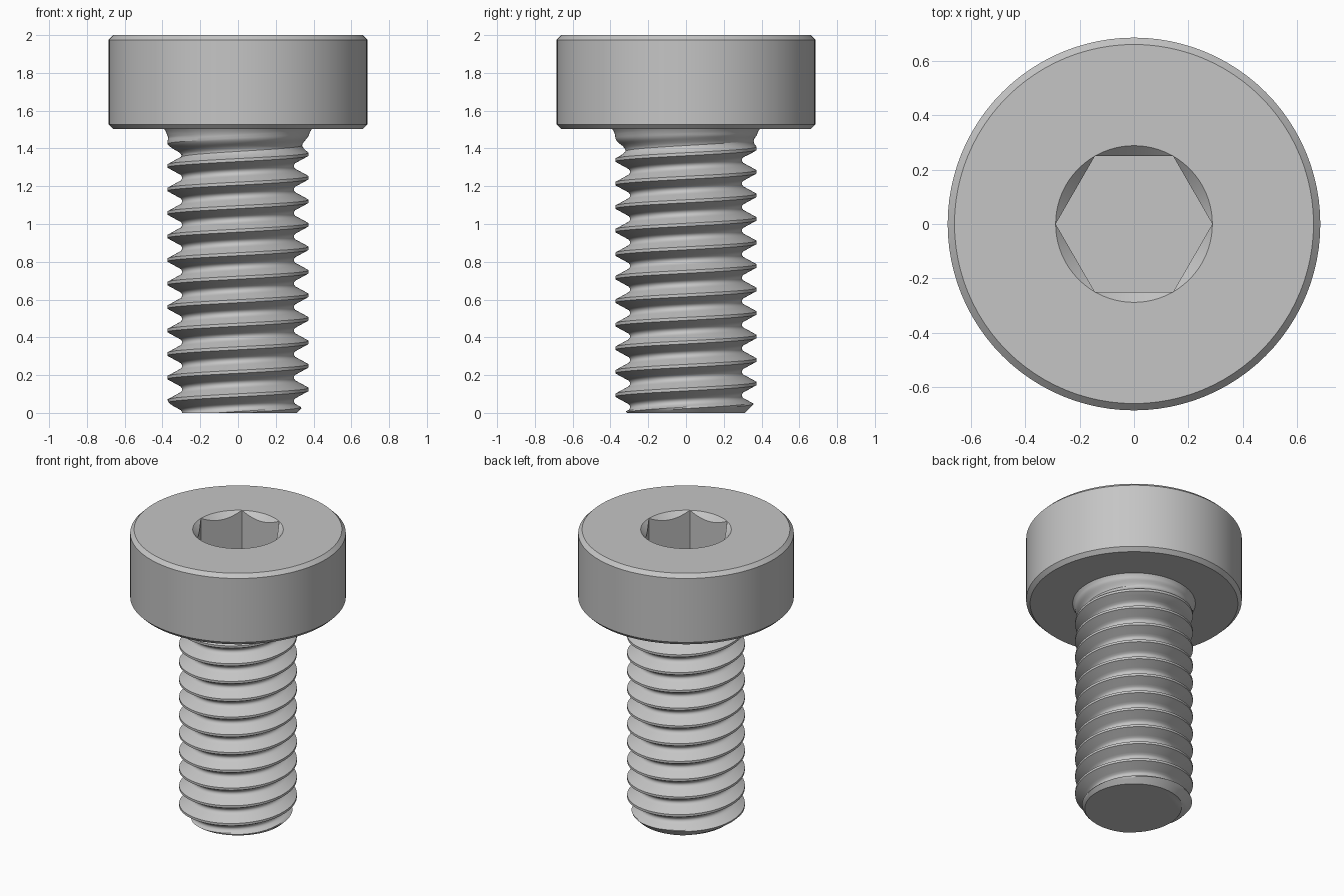
import bpy, bmesh, math

cube = bpy.data.objects.get("Cube")
if cube:
    bpy.data.objects.remove(cube)

SIDES = 96
PITCH = 0.1245
CREST, ROOT = 0.374, 0.296
HEAD_Z, TOP_Z = 1.502, 2.0
HEAD_R, BEVEL = 0.685, 0.025
SOCKET_R, SOCKET_Z = 0.288, 1.63
COLLAR_R = 0.39

steel = bpy.data.materials.new("grey steel")
steel.use_nodes = True
grey = (0.56, 0.56, 0.56, 1)
steel.diffuse_color = grey
steel.node_tree.nodes["Principled BSDF"].inputs["Base Color"].default_value = grey


def skin(bm, rows):
    """Bridge neighbouring rows of points with quads."""
    grid = [[bm.verts.new(p) for p in row] for row in rows]
    for low, high in zip(grid, grid[1:]):
        for i in range(len(low) - 1):
            bm.faces.new((low[i], low[i + 1], high[i + 1], high[i]))
    bmesh.ops.remove_doubles(bm, verts=bm.verts, dist=1e-5)


def cap(bm, test):
    """Close the open rim whose vertices pass the test."""
    rim = [e for e in bm.edges if e.is_boundary and all(test(v.co) for v in e.verts)]
    bmesh.ops.holes_fill(bm, edges=rim, sides=0)


def finish(bm, name):
    bmesh.ops.recalc_face_normals(bm, faces=bm.faces)
    mesh = bpy.data.meshes.new(name)
    bm.to_mesh(mesh)
    bm.free()
    obj = bpy.data.objects.new(name, mesh)
    bpy.context.collection.objects.link(obj)
    mesh.materials.append(steel)
    bpy.ops.object.select_all(action='DESELECT')
    obj.select_set(True)
    bpy.context.view_layer.objects.active = obj
    bpy.ops.object.shade_smooth_by_angle(angle=math.radians(30))
    return obj


angles = [2 * math.pi * i / SIDES for i in range(SIDES + 1)]


def ring(radius, z):
    return [(radius * math.cos(a), radius * math.sin(a), z) for a in angles]


def hex_ring(height):
    """Hexagon whose height may depend on the local radius."""
    points = []
    for a in angles:
        r = SOCKET_R * math.cos(math.pi / 6) / math.cos(a % (math.pi / 3) - math.pi / 6)
        points.append((r * math.cos(a), r * math.sin(a), height(r)))
    return points


# Cylindrical head with bevelled rims and a countersunk hexagonal socket
bm = bmesh.new()
skin(bm, [
    ring(COLLAR_R, HEAD_Z),
    ring(HEAD_R - BEVEL, HEAD_Z),
    ring(HEAD_R, HEAD_Z + BEVEL),
    ring(HEAD_R, TOP_Z - BEVEL),
    ring(HEAD_R - BEVEL, TOP_Z),
    ring(SOCKET_R, TOP_Z),
    hex_ring(lambda r: TOP_Z - (SOCKET_R - r)),
    hex_ring(lambda r: SOCKET_Z),
])
cap(bm, lambda co: abs(co.z - SOCKET_Z) < 1e-4)
finish(bm, "socket_head")

# Thread profile over one pitch: flat crest, straight flanks, rounded root
flat = 0.008
flank_end = 0.046
flank = [(flat + (flank_end - flat) * t / 5, CREST + (ROOT + 0.008 - CREST) * t / 5)
         for t in range(6)]
root = [(0.054, ROOT + 0.002), (PITCH / 2, ROOT)]
half = flank + root
profile = [(-z, r) for z, r in reversed(half)] + half[:-1]

# Right-handed helical shank, trimmed flat at both ends
bm = bmesh.new()
rows = []
for turn in range(-2, 15):
    for dz, r in profile:
        rows.append([(r * math.cos(a), r * math.sin(a),
                      dz + PITCH * (turn + a / (2 * math.pi))) for a in angles])
skin(bm, rows)
for z, up in ((0, -1), (HEAD_Z, 1)):
    bmesh.ops.bisect_plane(bm, geom=bm.verts[:] + bm.edges[:] + bm.faces[:],
                           plane_co=(0, 0, z), plane_no=(0, 0, up), clear_outer=True)

# Chamfered tip, thread run-out and fillet below the head
for v in bm.verts:
    r = v.co.xy.length
    z = v.co.z
    fade = min(max((z - 1.36) / 0.11, 0), 1)
    flare = max((z - 1.455) / (HEAD_Z - 1.455), 0)
    new_r = r + (CREST - r) * fade + (COLLAR_R - CREST) * flare ** 2
    new_r = min(new_r, 0.312 + z)
    v.co.x *= new_r / r
    v.co.y *= new_r / r
cap(bm, lambda co: co.z < 1e-4)
finish(bm, "threaded_shank")
